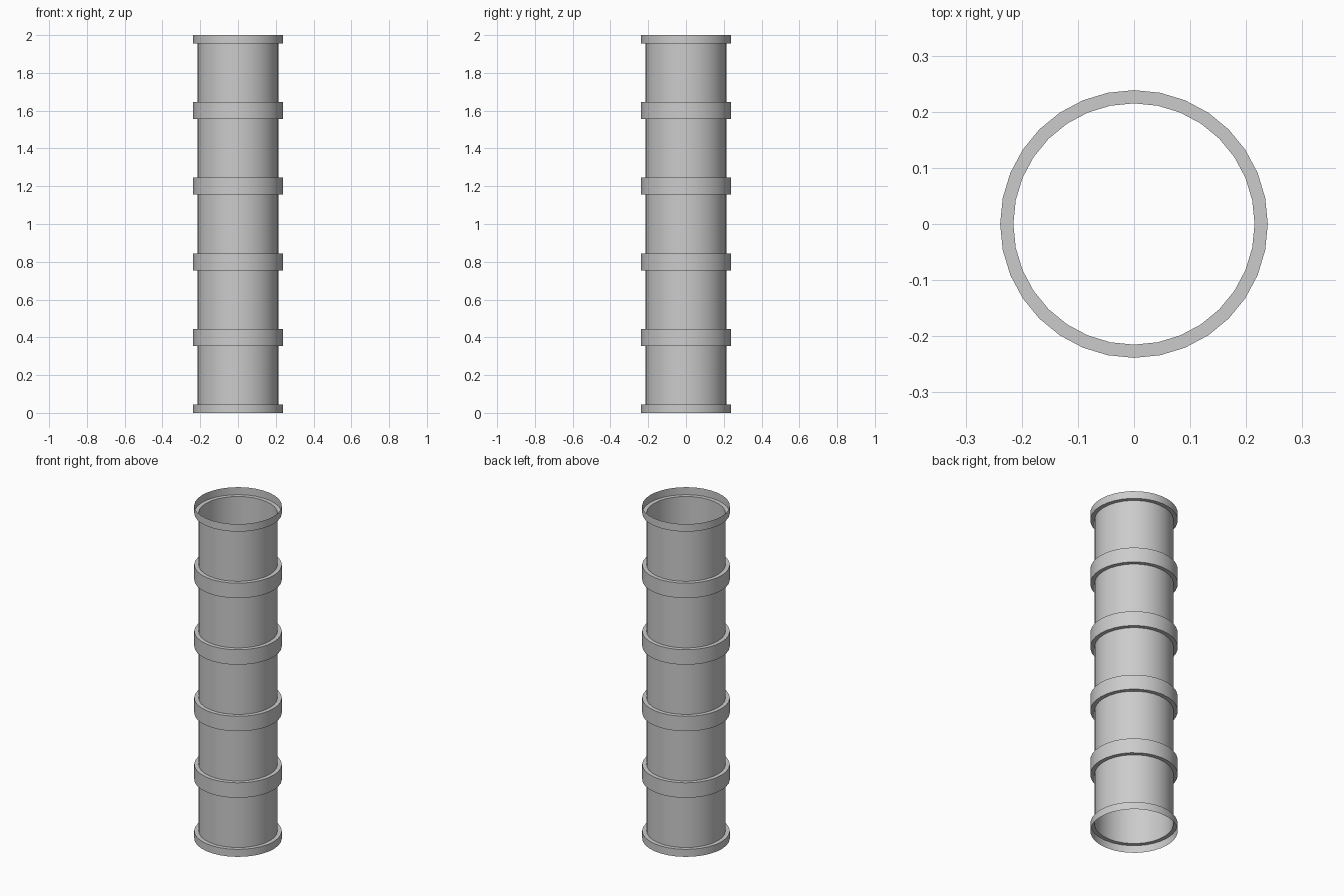
import bpy, bmesh, math

if "Cube" in bpy.data.objects:
    bpy.data.objects.remove(bpy.data.objects["Cube"])

SIDES = 32
R_BAND, R_TUBE = 0.2385, 0.215
PITCH, HALF_BAND, SECTIONS = 0.4, 0.045, 5

# Stepped wall profile: half collar, tube, half collar per section
profile = [(R_BAND, 0.0)]
for i in range(SECTIONS):
    z0, z1 = i * PITCH, (i + 1) * PITCH
    profile += [(R_BAND, z0 + HALF_BAND), (R_TUBE, z0 + HALF_BAND),
                (R_TUBE, z1 - HALF_BAND), (R_BAND, z1 - HALF_BAND)]
profile.append((R_BAND, SECTIONS * PITCH))

# Open-ended pipe: revolve the profile as a single thin wall
bm = bmesh.new()
rings = []
for r, z in profile:
    rings.append([bm.verts.new((r * math.cos(2 * math.pi * k / SIDES),
                                r * math.sin(2 * math.pi * k / SIDES), z))
                  for k in range(SIDES)])
for low, high in zip(rings, rings[1:]):
    for k in range(SIDES):
        n = (k + 1) % SIDES
        bm.faces.new((low[k], low[n], high[n], high[k]))

mesh = bpy.data.meshes.new("banded_pipe")
bm.to_mesh(mesh)
bm.free()
pipe = bpy.data.objects.new("banded_pipe", mesh)
bpy.context.collection.objects.link(pipe)

# Smooth round walls, crisp collar edges
bpy.context.view_layer.objects.active = pipe
pipe.select_set(True)
bpy.ops.object.shade_smooth_by_angle(angle=math.radians(30))
